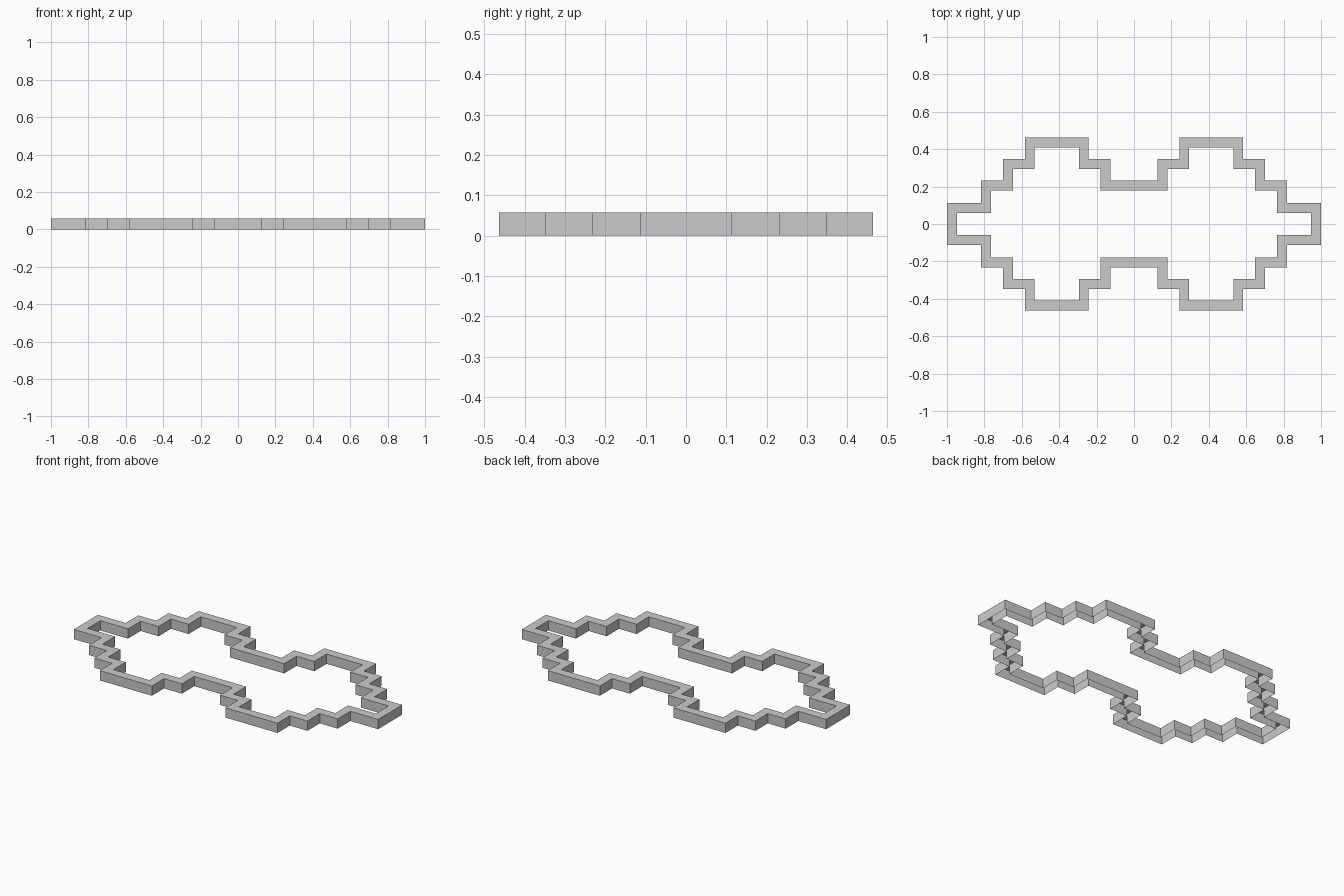
import bpy, bmesh
from mathutils import Vector

if "Cube" in bpy.data.objects:
    bpy.data.objects.remove(bpy.data.objects["Cube"])

HEIGHT = 0.058
WIDTH = 0.053

# Stepped outline of one quarter, counter-clockwise from the right end
quarter = [(1.0, 0.113), (0.818, 0.113), (0.818, 0.232), (0.70, 0.232),
           (0.70, 0.348), (0.584, 0.348), (0.584, 0.463), (0.242, 0.463),
           (0.242, 0.348), (0.125, 0.348), (0.125, 0.232)]

# Mirror the quarter into the full closed loop
half = quarter + [(-x, y) for x, y in reversed(quarter)]
outer = [Vector(p) for p in half + [(-x, -y) for x, y in half]]


def inset(loop, w):
    """Move a right-angled loop inwards by w."""
    result = []
    n = len(loop)
    for i, p in enumerate(loop):
        a = (p - loop[i - 1]).normalized()
        b = (loop[(i + 1) % n] - p).normalized()
        result.append(p + w * Vector((-a.y - b.y, a.x + b.x)))
    return result


inner = inset(outer, WIDTH)

# Raised channel: outer wall, top rim and inner wall, open underneath
bm = bmesh.new()
rings = [[bm.verts.new((p.x, p.y, z)) for p in loop]
         for loop, z in ((outer, 0), (outer, HEIGHT), (inner, HEIGHT), (inner, 0))]
for low, high in zip(rings, rings[1:]):
    for i in range(len(low)):
        j = (i + 1) % len(low)
        bm.faces.new((low[i], low[j], high[j], high[i]))

mesh = bpy.data.meshes.new("stepped_frame")
bm.to_mesh(mesh)
bm.free()

grey = bpy.data.materials.new("light grey")
grey.diffuse_color = (0.6, 0.6, 0.6, 1)
grey.use_nodes = True
grey.node_tree.nodes["Principled BSDF"].inputs["Base Color"].default_value = grey.diffuse_color
mesh.materials.append(grey)

frame = bpy.data.objects.new("stepped_frame", mesh)
bpy.context.collection.objects.link(frame)
